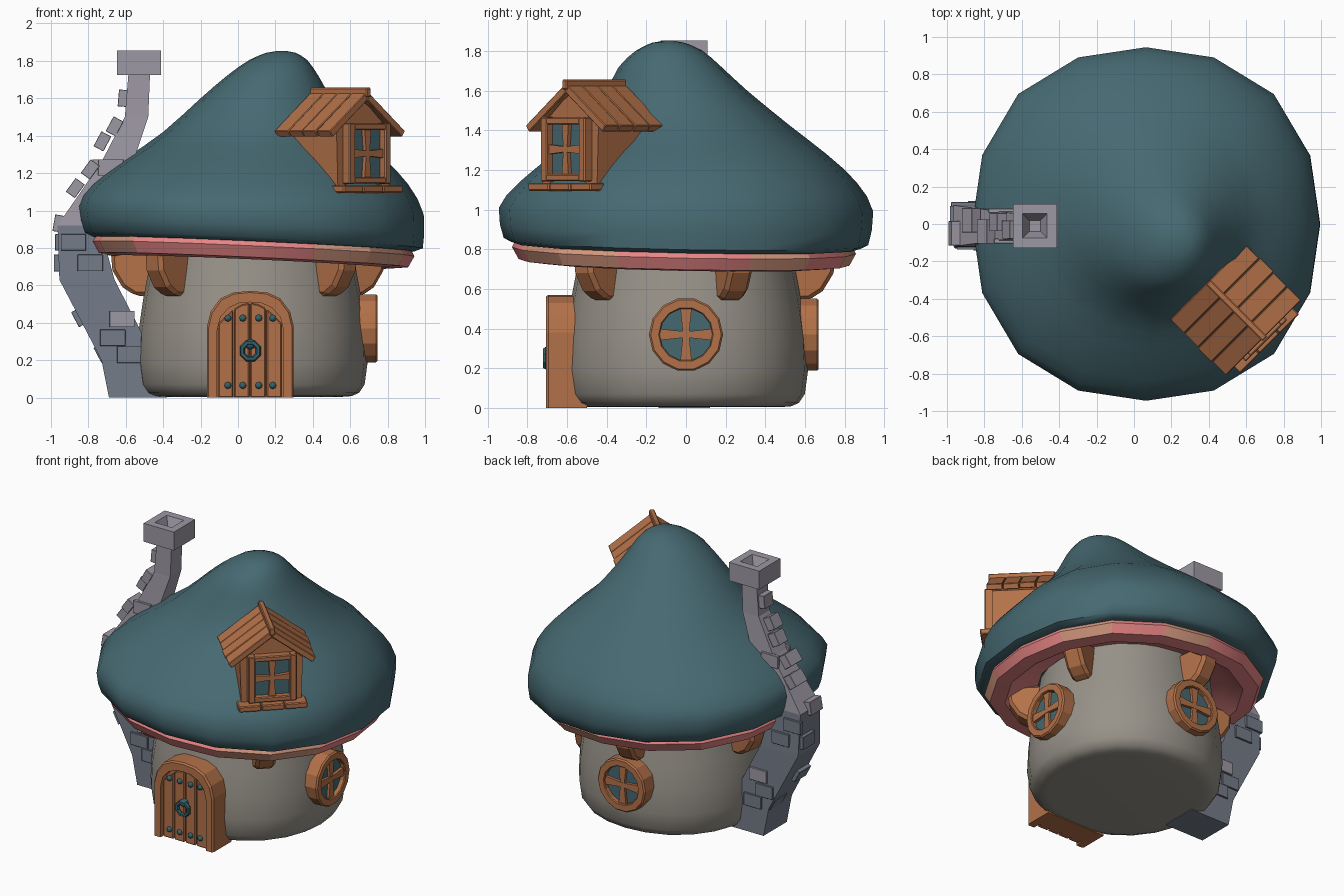
import bpy, bmesh, math
from mathutils import Matrix, Vector

if "Cube" in bpy.data.objects:
    bpy.data.objects.remove(bpy.data.objects["Cube"])

def material(name, rgb):
    m = bpy.data.materials.new(name)
    m.diffuse_color = (*rgb, 1)
    m.use_nodes = True
    m.node_tree.nodes["Principled BSDF"].inputs["Base Color"].default_value = m.diffuse_color
    return m

TEAL = material("teal cap", (.061, .14, .165))
WOOD = material("warm wood", (.45, .165, .066))
CLAY = material("stem grey", (.31, .288, .25))
PINK = material("pink gills", (.8, .235, .235))
PEACH = material("peach gill spots", (.65, .31, .21))
PALE = material("pale stone", (.34, .315, .37))
SLATE = material("slate stone", (.175, .2, .25))
IRON = material("dark teal iron", (.035, .12, .15))
I = Matrix.Identity(4)

def mesh(name, verts, faces, mat, M=I, smooth=None, bevel=0):
    me = bpy.data.meshes.new(name)
    me.from_pydata([M @ Vector(v) for v in verts], [], faces)
    bm = bmesh.new()
    bm.from_mesh(me)
    bmesh.ops.recalc_face_normals(bm, faces=bm.faces)
    bm.to_mesh(me)
    bm.free()
    me.materials.append(mat)
    ob = bpy.data.objects.new(name, me)
    bpy.context.collection.objects.link(ob)
    if smooth:
        me.shade_smooth()
        me.set_sharp_from_angle(angle=math.radians(smooth))
    if bevel:
        b = ob.modifiers.new("soft edge", 'BEVEL')
        b.width, b.segments = bevel, 1
    return ob

def loft(name, rings, mat, M=I, smooth=None, caps=True, loop=False, bevel=0):
    n, k = len(rings[0]), len(rings)
    faces = []
    for i in range(k if loop else k - 1):
        a, b = i * n, (i + 1) % k * n
        faces += [(a + j, a + (j + 1) % n, b + (j + 1) % n, b + j) for j in range(n)]
    if caps and not loop:
        faces += [tuple(range(n)), tuple(range((k - 1) * n, k * n))]
    return mesh(name, [p for r in rings for p in r], faces, mat, M, smooth, bevel)

def prism(name, poly, y0, y1, mat, M=I, bevel=0):
    return loft(name, [[(x, y, z) for x, z in poly] for y in (y0, y1)], mat, M, bevel=bevel)

def box(name, c, s, mat, M=I, bevel=.006):
    x, y, z = (v / 2 for v in s)
    poly = [(c[0] - x, c[2] - z), (c[0] + x, c[2] - z), (c[0] + x, c[2] + z), (c[0] - x, c[2] + z)]
    return prism(name, poly, c[1] - y, c[1] + y, mat, M, bevel)

def ellipse(x0, x1, y0, y1, z, tilt=0, n=16, square=.035):
    """Ring that bulges a little on the diagonals and can tilt."""
    out = []
    for i in range(n):
        a = math.tau * i / n
        k = .5 + .5 * square * math.sin(2 * a) ** 2
        x = (x0 + x1) / 2 + (x1 - x0) * k * math.cos(a)
        y = (y0 + y1) / 2 + (y1 - y0) * k * math.sin(a)
        out.append((x, y, z - tilt * (.045 * (x - .06) + .02 * y)))
    return out

def refine(rows):
    """Doubles the rows with a Catmull-Rom curve."""
    out = []
    for i in range(len(rows) - 1):
        p = [rows[max(0, min(len(rows) - 1, i + d))] for d in (-1, 0, 1, 2)]
        out.append(p[1])
        out.append(tuple((9 * (b + c) - a - d) / 16 for a, b, c, d in zip(*p)))
    return out + [rows[-1]]

# Leaning mushroom cap: x min, x max, y min, y max, z, tilt
cap = [(-.79, .94, -.88, .88, .82, 1), (-.835, .988, -.92, .92, .84, 1), (-.865, .993, -.945, .945, 1.0, .5),
       (-.79, .91, -.84, .86, 1.14, 0), (-.6, .78, -.67, .71, 1.28, 0), (-.4, .63, -.51, .53, 1.42, 0),
       (-.2, .50, -.40, .31, 1.6, 0), (-.06, .43, -.34, .18, 1.72, 0), (.06, .37, -.25, .08, 1.805, 0),
       (.15, .31, -.17, -.01, 1.843, 0)]
rows = cap[:2] + refine(cap[1:])[1:] + [(.21, .26, -.11, -.06, 1.853, 0)]
loft("mushroom_cap", [ellipse(*r, square=.04 if r[4] < 1.3 else .015) for r in rows], TEAL, smooth=60)

# Pink gill rim and hollow underside, with peach spots on some rim faces
gills = [(.84, .85), (.868, .795), (.835, .735), (.74, .725), (.64, .79), (.48, .84)]
gill = loft("gill_rim", [ellipse(.075 - r, .075 + r, -r - .01, r - .01, z, 1) for r, z in gills],
            PINK, smooth=22, caps=False)
gill.data.materials.append(PEACH)
for p in gill.data.polygons:
    p.material_index = int(p.index < 32 and p.index % 16 in (1, 3, 9, 13, 14))

# Stem
stem = [(.48, .004), (.53, .008), (.57, .025), (.6, .07), (.616, .19), (.608, .36), (.585, .52), (.555, .68), (.53, .85)]
loft("stem", [ellipse(.077 - r, .077 + r, -r, r, z, n=24, square=.02) for r, z in stem], CLAY, smooth=70)

# Brackets under the cap
for deg in (-45, 22, 97, 170, 225):
    M = Matrix.Translation((.07, 0, 0)) @ Matrix.Rotation(math.radians(deg), 4, 'Z')
    prof = [(.5, .54), (.62, .545), (.69, .59), (.745, .68), (.755, .8), (.5, .8)]
    prism("cap_bracket", prof, -.065, .065, WOOD, M, .02)

# Arched door, facing the front
D = Matrix.Translation((.066, 0, 0))
def arch(half):
    return [(-x, z) for x, z in half] + [(x, z) for x, z in half[::-1] if x > 0]
outer = arch([(.232, 0), (.232, .38), (.212, .46), (.16, .53), (.09, .562), (0, .57)])
inner = arch([(.177, 0), (.177, .36), (.16, .43), (.115, .48), (.06, .505), (0, .51)])
loft("door_frame", [[(a, -.5, b), (a, -.695, b), (a * .96, -.707, b * .985), (c, -.707, d), (c, -.5, d)]
                    for (a, b), (c, d) in zip(outer, inner)], WOOD, D)
prism("door_back", inner, -.655, -.5, WOOD, D)
for i in range(4):
    xl, xr = -.172 + i * .0865, -.172 + i * .0865 + .08
    top = lambda x: .505 - 4.2 * x * x if abs(x) < .16 else .395
    poly = [(xl, 0), (xr, 0), (xr, top(xr)), ((xl + xr) / 2, top((xl + xr) / 2)), (xl, top(xl))]
    prism("door_plank", poly, -.685, -.64, WOOD, D, .006)

def knob(name, x, z, r, y):
    rings = [[(x + r * math.cos(t) * math.cos(a), y - r * math.sin(t), z + r * math.cos(t) * math.sin(a))
              for a in [math.tau * j / 8 for j in range(8)]] for t in (-.3, .3, .8, 1.25)]
    loft(name, rings, IRON, D, smooth=60)

for x in (-.12, -.04, .045, .12):
    for z in (.065, .425):
        knob("door_bolt", x, z, .02, -.685)

# Knocker ring
knob("knocker_boss", 0, .285, .03, -.69)
rings = []
for j in range(8):
    a = math.tau * (j + .5) / 8
    rings.append([((.046 + .015 * math.cos(t)) * math.cos(a), -.708 + .015 * math.sin(t),
                   .25 + (.046 + .015 * math.cos(t)) * math.sin(a)) for t in [math.tau * k / 6 for k in range(6)]])
loft("knocker_ring", rings, IRON, D, loop=True)

# Round windows on the right and the back
for x, deg in ((.077, 90), (.04, 180)):
    M = Matrix.Translation((x, 0, .37)) @ Matrix.Rotation(math.radians(deg), 4, 'Z')
    disc = [(math.cos(math.tau * j / 14), math.sin(math.tau * j / 14)) for j in range(14)]
    prof = [(.187, -.5), (.187, -.66), (.178, -.67), (.138, -.67), (.133, -.664), (.133, -.5)]
    loft("round_window_frame", [[(r * c, y, r * s) for r, y in prof] for c, s in disc], WOOD, M, loop=True)
    prism("round_window_glass", [(.14 * c, .14 * s) for c, s in disc], -.637, -.5, TEAL, M)
    bar = [(-.135, -.029), (0, -.015), (.135, -.029), (.135, .029), (0, .015), (-.135, .029)]
    prism("round_window_bar", bar, -.657, -.62, WOOD, M)
    prism("round_window_bar", [(z, x) for x, z in bar], -.655, -.62, WOOD, M)

# Dormer, turned to the front right (local -y faces out)
R = Matrix.Rotation(math.radians(45), 4, 'Z') @ Matrix.Translation((.06, 0, 0))
prism("dormer_body", [(-.195, 1.12), (.195, 1.12), (.205, 1.42), (0, 1.59), (-.205, 1.42)], -.89, -.4, WOOD, R)
for i in range(4):
    y0 = -.92 + i * .106
    for s in (-1, 1):
        e = .285 + (.006 if (i + s) % 3 == 0 else 0)
        poly = [(0, 1.638), (s * e, 1.425), (s * (e - .022), 1.393), (0, 1.59)]
        prism("dormer_roof_plank", poly, y0, y0 + .103, WOOD, R, .004)
    prism("dormer_roof_base", [(-.25, 1.425), (0, 1.615), (.25, 1.425), (0, 1.58)], -.905, -.5, WOOD, R)
box("dormer_ridge_beam", (0, -.715, 1.632), (.036, .43, .05), WOOD, R)
for i in (-1, 0, 1):
    box("dormer_sill_block", (i * .15, -.9, 1.115), (.147, .13, .04), WOOD, R)
box("dormer_glass", (0, -.89, 1.305), (.24, .02, .28), TEAL, R, 0)
for s in (-1, 1):
    box("dormer_window_side", (s * .135, -.905, 1.305), (.045, .075, .325), WOOD, R)
    box("dormer_window_rail", (0, -.905, 1.305 + s * .143), (.24, .073, .036), WOOD, R)
bar = [(-.115, -.024), (0, -.013), (.115, -.024), (.115, .024), (0, .013), (-.115, .024)]
prism("dormer_window_bar", [(x, z + 1.305) for x, z in bar], -.925, -.88, WOOD, R)
prism("dormer_window_bar", [(z, x * 1.15 + 1.305) for x, z in bar], -.923, -.88, WOOD, R)

# Crooked chimney: left x, right x, z, half depth; slate below and pale above
flue = [(-.69, -.38, 0, .13), (-.73, -.44, .2, .13), (-.955, -.66, .63, .122), (-.965, -.74, .92, .11),
        (-.73, -.56, 1.26, .078), (-.605, -.48, 1.5, .062), (-.585, -.47, 1.74, .06)]
ch = loft("chimney", [[(l, -d - .01, z), (r, -d - .01, z), (r, d - .01, z), (l, d - .01, z)] for l, r, z, d in flue], SLATE)
ch.data.materials.append(PALE)
for p in ch.data.polygons:
    p.material_index = int(p.center.z > .92)

def square(h, z):
    return [(-.53 + a * h, -.01 + b * h, z) for a, b in ((-1, -1), (1, -1), (1, 1), (-1, 1))]
loft("chimney_top", [square(.118, 1.725), square(.118, 1.855), square(.066, 1.855), square(.03, 1.77)], PALE)

# Stones on the front and back faces: x, z, half depth of the flue there
for x, z, d in ((-.88, .83, .115), (-.79, .72, .12), (-.67, .32, .128), (-.58, .23, .13),
                (-.62, .42, .126), (-.68, 1.23, .081)):
    for s in (-1, 1):
        mat = PALE if (x, z) in ((-.62, .42), (-.68, 1.23)) else SLATE
        box("face_stone", (x - (.03 if s > 0 else 0), s * d - .01, z), (.135, .025, .088), mat, bevel=.002)
# Stones on the outer edge, leaning with the flue
for x, z, y, lean in ((-.725, .24, .05, -28), (-.845, .43, -.05, -28), (-.955, .72, .04, 0), (-.955, .93, -.04, 10),
                      (-.87, 1.12, .03, 36), (-.79, 1.22, -.03, 36), (-.725, 1.37, .02, 28),
                      (-.66, 1.45, -.02, 28), (-.61, 1.6, 0, 5)):
    M = Matrix.Translation((x, y - .01, z)) @ Matrix.Rotation(math.radians(lean), 4, 'Y')
    big = 1 if z < 1.3 else .75
    box("edge_stone", (0, 0, 0), (.06, .13 * big, .09), PALE if z > .92 else SLATE, M, .002)
